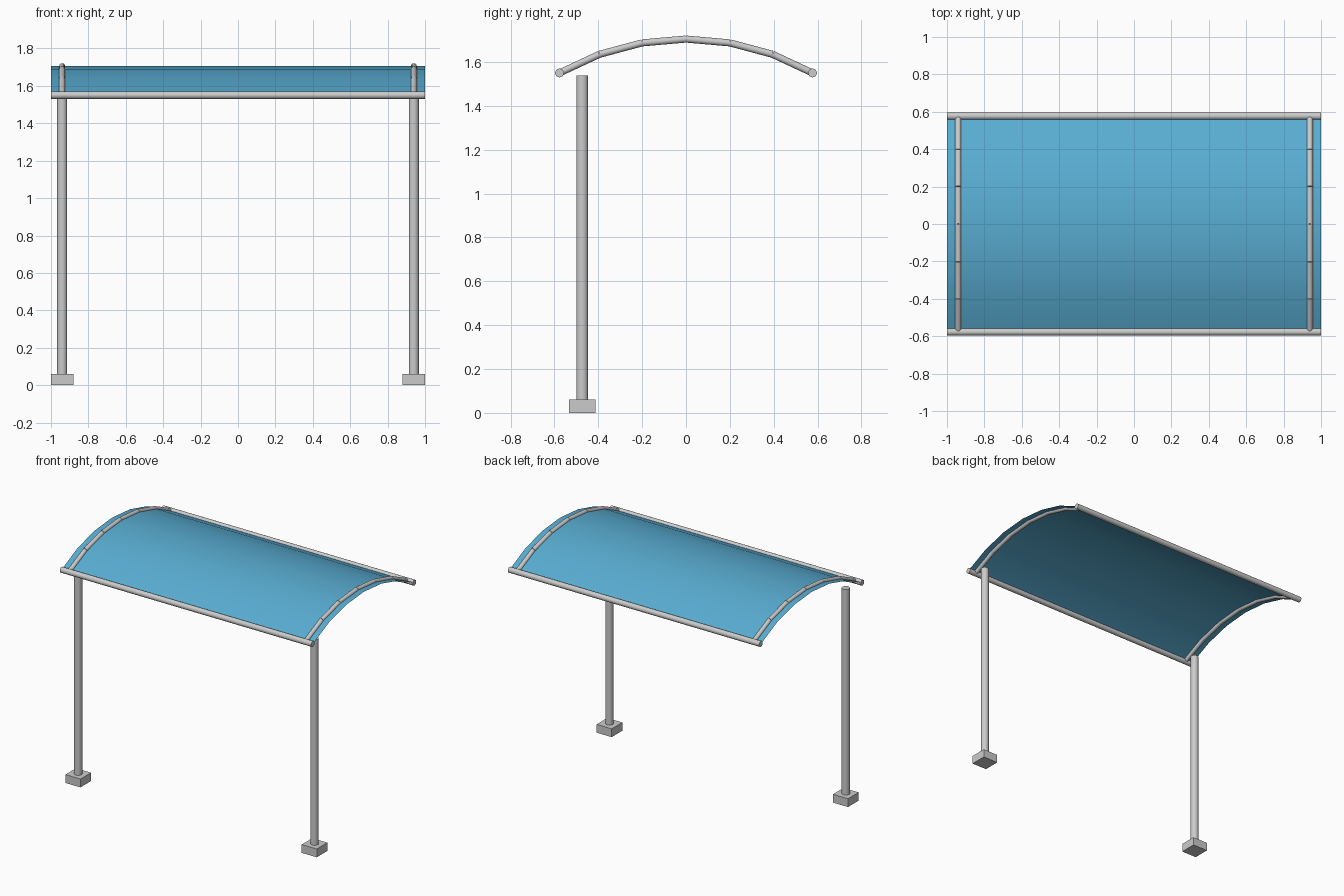
import bpy, bmesh
from math import sin, cos, radians
from mathutils import Vector

if "Cube" in bpy.data.objects:
    bpy.data.objects.remove(bpy.data.objects["Cube"])

POST_X, POST_Y = 0.94, -0.473
ARC_R, ARC_TOP = 1.154, 1.705

# Arch profile: six straight steps across a 60 degree arc
arch = [(ARC_R * sin(radians(a)), ARC_TOP - ARC_R * (1 - cos(radians(a))))
        for a in range(-30, 31, 10)]


def smooth(obj, angle=40):
    bpy.ops.object.select_all(action='DESELECT')
    obj.select_set(True)
    bpy.context.view_layer.objects.active = obj
    bpy.ops.object.shade_smooth_by_angle(angle=radians(angle))


def tubes(name, points, radius, sides=20):
    """Round tubes joining consecutive points, in one object."""
    bm = bmesh.new()
    for a, b in zip(points, points[1:]):
        a, b = Vector(a), Vector(b)
        mat = (b - a).to_track_quat('Z', 'Y').to_matrix().to_4x4()
        mat.translation = (a + b) / 2
        bmesh.ops.create_cone(bm, cap_ends=True, segments=sides, radius1=radius,
                              radius2=radius, depth=(b - a).length, matrix=mat)
    mesh = bpy.data.meshes.new(name)
    bm.to_mesh(mesh)
    bm.free()
    obj = bpy.data.objects.new(name, mesh)
    bpy.context.collection.objects.link(obj)
    smooth(obj)
    return obj


for side, s in (("left", -1), ("right", 1)):
    x = s * POST_X
    # Square foot
    bpy.ops.mesh.primitive_cube_add(size=1, location=(x, POST_Y, 0.03))
    foot = bpy.context.object
    foot.name = side + "_foot"
    foot.scale = (0.12, 0.12, 0.06)
    # Upright post
    tubes(side + "_post", [(x, POST_Y, 0.05), (x, POST_Y, 1.538)], 0.027)
    # Arched rib
    tubes(side + "_rib", [(x, y, z) for y, z in arch], 0.016)

# Long rails along the front and back edges
for name, (y, z) in (("front_rail", arch[0]), ("back_rail", arch[-1])):
    tubes(name, [(-1, y, z), (1, y, z)], 0.02)

# Curved roof sheet
mesh = bpy.data.meshes.new("roof_sheet")
n = len(arch)
mesh.from_pydata([(x, y, z) for x in (-1, 1) for y, z in arch], [],
                 [(i, n + i, n + i + 1, i + 1) for i in range(n - 1)])
sheet = bpy.data.objects.new("roof_sheet", mesh)
bpy.context.collection.objects.link(sheet)
blue = bpy.data.materials.new("roof_blue")
blue.diffuse_color = (0.1, 0.42, 0.65, 1)
blue.use_nodes = True
blue.node_tree.nodes["Principled BSDF"].inputs["Base Color"].default_value = blue.diffuse_color
mesh.materials.append(blue)
smooth(sheet)
